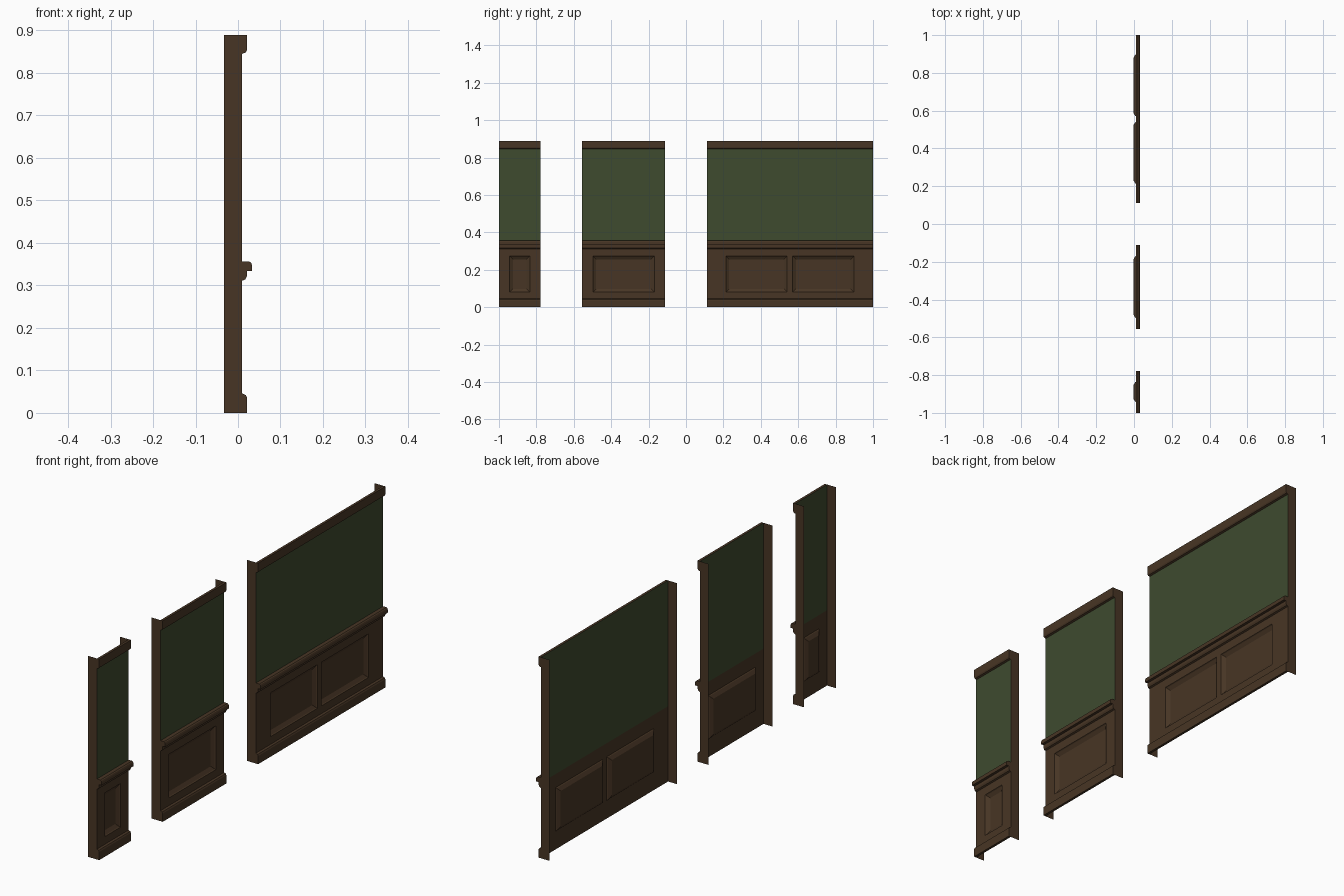
import bpy, bmesh

if "Cube" in bpy.data.objects:
    bpy.data.objects.remove(bpy.data.objects["Cube"])


def material(name, rgb):
    m = bpy.data.materials.new(name)
    m.diffuse_color = (*rgb, 1)
    m.use_nodes = True
    m.node_tree.nodes["Principled BSDF"].inputs["Base Color"].default_value = m.diffuse_color
    return m


WOOD = material("dark brown wood", (0.064, 0.036, 0.018))
GREEN = material("green wallpaper", (0.049, 0.069, 0.028))

TOP, FACE, BACK = 0.889, 0.01, -0.033
SPLIT = 0.333                      # wood below, wallpaper above
PANEL_Z = (0.08, 0.273)

# Trim cross-sections as (x, z), running from bottom to top
BASE = [(FACE, 0), (0.021, 0), (0.021, 0.036), (0.018, 0.042), (FACE, 0.046)]
RAIL = [(FACE, 0.311), (0.017, 0.314), (0.021, 0.322), (0.021, 0.334),
        (0.033, 0.334), (0.033, 0.347), (0.031, 0.353), (0.027, 0.356), (FACE, 0.356)]
CROWN = [(FACE, 0.845), (0.018, 0.848), (0.021, 0.854), (0.021, TOP), (FACE, TOP)]


def finish(bm, name, mats):
    me = bpy.data.meshes.new(name)
    bm.to_mesh(me)
    bm.free()
    for m in mats:
        me.materials.append(m)
    ob = bpy.data.objects.new(name, me)
    bpy.context.collection.objects.link(ob)
    return ob


def trim(name, profile, y0, y1):
    """Sweep an open profile along y."""
    bm = bmesh.new()
    a = [bm.verts.new((x, y0, z)) for x, z in profile]
    b = [bm.verts.new((x, y1, z)) for x, z in profile]
    for i in range(len(profile) - 1):
        bm.faces.new((a[i], b[i], b[i + 1], a[i + 1]))
    finish(bm, name, [WOOD])


def end_cap(name, y, outward):
    """Flat end board following the whole side profile."""
    outline = [(BACK, 0)] + BASE + RAIL + CROWN + [(BACK, TOP)]
    bm = bmesh.new()
    vs = [bm.verts.new((x, y, z)) for x, z in outline]
    f = bm.faces.new(vs)
    f.normal_update()
    if f.normal.y * outward < 0:
        f.normal_flip()
    bmesh.ops.triangulate(bm, faces=[f])
    finish(bm, name, [WOOD])


def wall_sheet(name, y0, y1, panels):
    """Single sheet with recessed panels in the lower, wooden part."""
    ys = [y0] + [v for p in panels for v in p] + [y1]
    zs = [0, *PANEL_Z, SPLIT, TOP]
    bm = bmesh.new()
    grid = [[bm.verts.new((FACE, y, z)) for y in ys] for z in zs]
    recess = []
    for r in range(len(zs) - 1):
        for c in range(len(ys) - 1):
            f = bm.faces.new((grid[r][c], grid[r][c + 1],
                              grid[r + 1][c + 1], grid[r + 1][c]))
            f.material_index = 1 if zs[r] >= SPLIT else 0
            if r == 1 and c % 2 == 1:
                recess.append(f)
    bm.normal_update()
    # small step, then a sloped border down to the flat field
    for width, depth in ((0.003, 0.004), (0.015, 0.009)):
        bmesh.ops.inset_individual(bm, faces=recess, thickness=width,
                                   use_even_offset=True)
        for f in recess:
            for v in f.verts:
                v.co.x -= depth
        bm.normal_update()
    finish(bm, name, [WOOD, GREEN])


# Three wall lengths: quarter, half and full
SECTIONS = {
    "quarter_wall": (-1.0, -0.778, [(-0.943, -0.835)]),
    "half_wall": (-0.556, -0.111, [(-0.498, -0.169)]),
    "full_wall": (0.111, 1.0, [(0.213, 0.541), (0.57, 0.898)]),
}
for name, (y0, y1, panels) in SECTIONS.items():
    wall_sheet(name + "_sheet", y0, y1, panels)
    trim(name + "_baseboard", BASE, y0, y1)
    trim(name + "_chair_rail", RAIL, y0, y1)
    trim(name + "_crown", CROWN, y0, y1)
    end_cap(name + "_end_left", y0, -1)
    end_cap(name + "_end_right", y1, 1)
